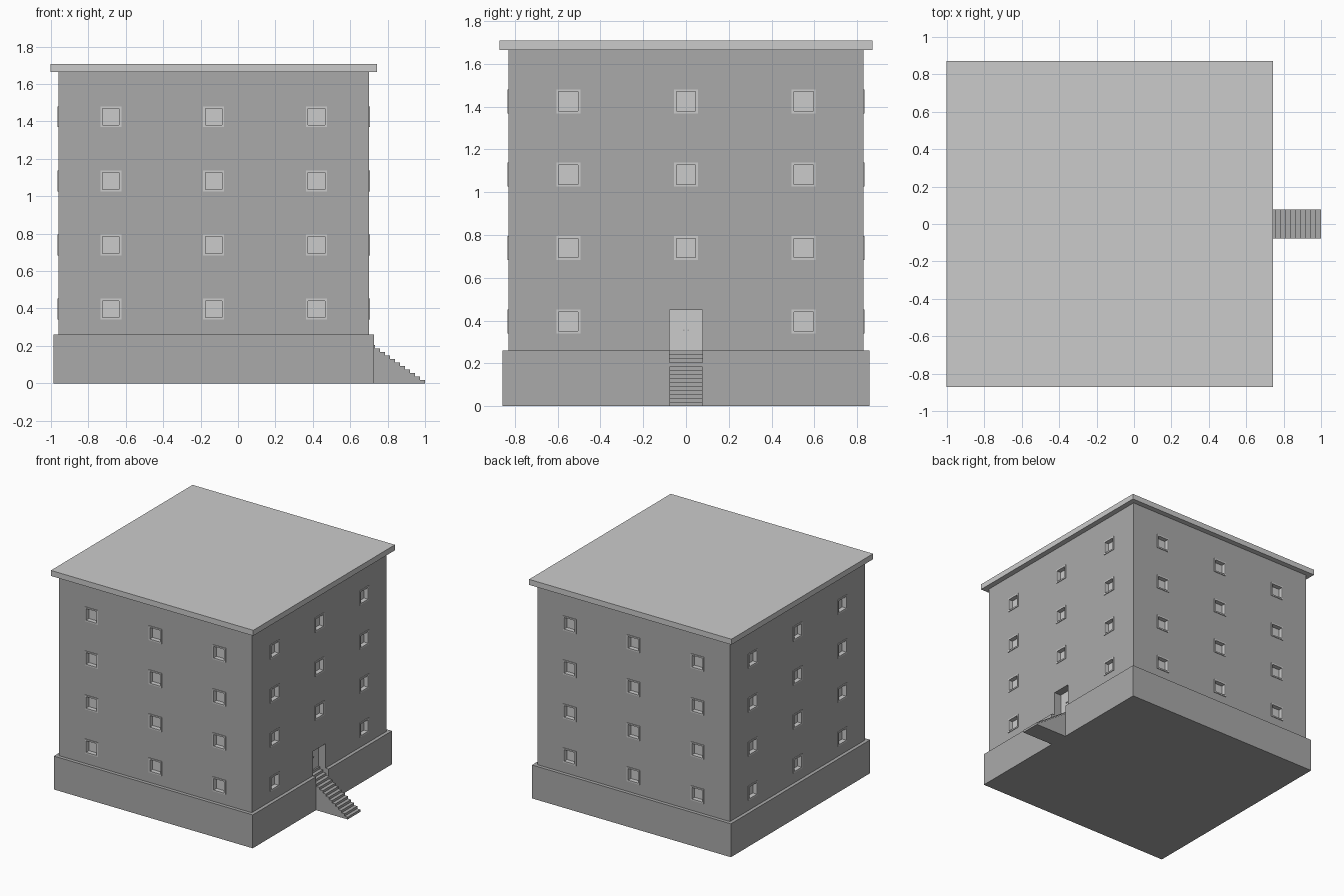
import bpy, bmesh
from math import pi
from mathutils import Matrix, Vector

if "Cube" in bpy.data.objects:
    bpy.data.objects.remove(bpy.data.objects["Cube"])

CX = -0.13                                  # centre of the building in x
HALF = 0.83                                 # half width of the walls
BASE_Z, WALL_Z, ROOF_Z = 0.26, 1.665, 1.708
DOOR_X, DOOR_HW, DOOR_Z = 0.635, 0.078, 0.45
WIN, BAR, DEPTH = 0.056, 0.011, 0.034       # window half size, frame bar, recess

dark = bpy.data.materials.new("dark_grey")
dark.diffuse_color = (0.4, 0.4, 0.4, 1)
dark.use_nodes = True
dark.node_tree.nodes["Principled BSDF"].inputs["Base Color"].default_value = dark.diffuse_color


def add_box(bm, lo, hi, m=Matrix()):
    lo, hi = Vector(lo), Vector(hi)
    t = Matrix.Translation((lo + hi) / 2) @ Matrix.Diagonal((*(hi - lo), 1))
    bmesh.ops.create_cube(bm, size=1, matrix=m @ t)


def finish(name, bm, mat=None):
    bmesh.ops.recalc_face_normals(bm, faces=bm.faces)
    me = bpy.data.meshes.new(name)
    bm.to_mesh(me)
    bm.free()
    ob = bpy.data.objects.new(name, me)
    bpy.context.collection.objects.link(ob)
    if mat:
        me.materials.append(mat)
    return ob


def boxes(name, pairs, mat=None):
    bm = bmesh.new()
    for lo, hi in pairs:
        add_box(bm, lo, hi)
    return finish(name, bm, mat)


def slab(name, h, z0, z1, mat=None):
    return boxes(name, [((CX - h, -h, z0), (CX + h, h, z1))], mat)


def cut(ob, cutter):
    mod = ob.modifiers.new("cut", 'BOOLEAN')
    mod.operation, mod.solver, mod.object = 'DIFFERENCE', 'EXACT', cutter
    cutter.hide_render = True
    cutter.hide_set(True)


# Main masses
base = slab("base", 0.857, 0, BASE_Z, dark)
walls = slab("walls", HALF, BASE_Z, WALL_Z, dark)
roof = slab("roof", 0.872, WALL_Z, ROOF_Z)

# Windows: 3 x 4 on each side, the door replaces one on the right side
pockets, frames, panes = bmesh.new(), bmesh.new(), bmesh.new()
for side in range(4):
    spin = Matrix.Translation((CX, 0, 0)) @ Matrix.Rotation(side * pi / 2, 4, 'Z')
    for row in range(4):
        for col in (-1, 0, 1):
            if side == 0 and row == 0 and col == 0:
                continue
            m = spin @ Matrix.Translation((HALF, col * 0.55, 0.396 + row * 0.343))
            i = WIN - BAR
            add_box(pockets, (-DEPTH, -WIN, -WIN), (0.05, WIN, WIN), m)
            add_box(panes, (-DEPTH, -i, -i), (-DEPTH + 0.004, i, i), m)
            for s in (-1, 1):
                add_box(frames, (-DEPTH, min(s * i, s * WIN), -WIN),
                        (0.005, max(s * i, s * WIN), WIN), m)
                add_box(frames, (-DEPTH, -i, min(s * i, s * WIN)),
                        (0.005, i, max(s * i, s * WIN)), m)
cut(walls, finish("window_cutter", pockets))
finish("window_frames", frames)
finish("window_panes", panes)

# Doorway recess, running down into the base for the stairs
opening = boxes("doorway_cutter", [((DOOR_X, -DOOR_HW, -0.1), (1.1, DOOR_HW, DOOR_Z))])
cut(walls, opening)
cut(base, opening)

# Double door with two handles
boxes("door_leaves", [((DOOR_X, -DOOR_HW, BASE_Z), (DOOR_X + 0.005, -0.0008, DOOR_Z)),
                      ((DOOR_X, 0.0008, BASE_Z), (DOOR_X + 0.005, DOOR_HW, DOOR_Z))])
boxes("door_handles", [((DOOR_X + 0.005, y - 0.004, 0.352), (DOOR_X + 0.012, y + 0.004, 0.358))
                       for y in (-0.01, 0.01)], dark)

# Solid stairs: stepped profile extruded across the doorway width
STEPS, TREAD = 14, 0.0268
rise = BASE_Z / STEPS
profile = [(DOOR_X, 0), (1.0, 0)]
for k in range(STEPS):
    profile.append((1.0 - k * TREAD, (k + 1) * rise))
    profile.append((max(1.0 - (k + 1) * TREAD, DOOR_X), (k + 1) * rise))
bm = bmesh.new()
face = bm.faces.new([bm.verts.new((x, -DOOR_HW, z)) for x, z in profile])
ext = bmesh.ops.extrude_face_region(bm, geom=[face])
bmesh.ops.translate(bm, vec=(0, 2 * DOOR_HW, 0),
                    verts=[v for v in ext["geom"] if isinstance(v, bmesh.types.BMVert)])
finish("stairs", bm, dark)
